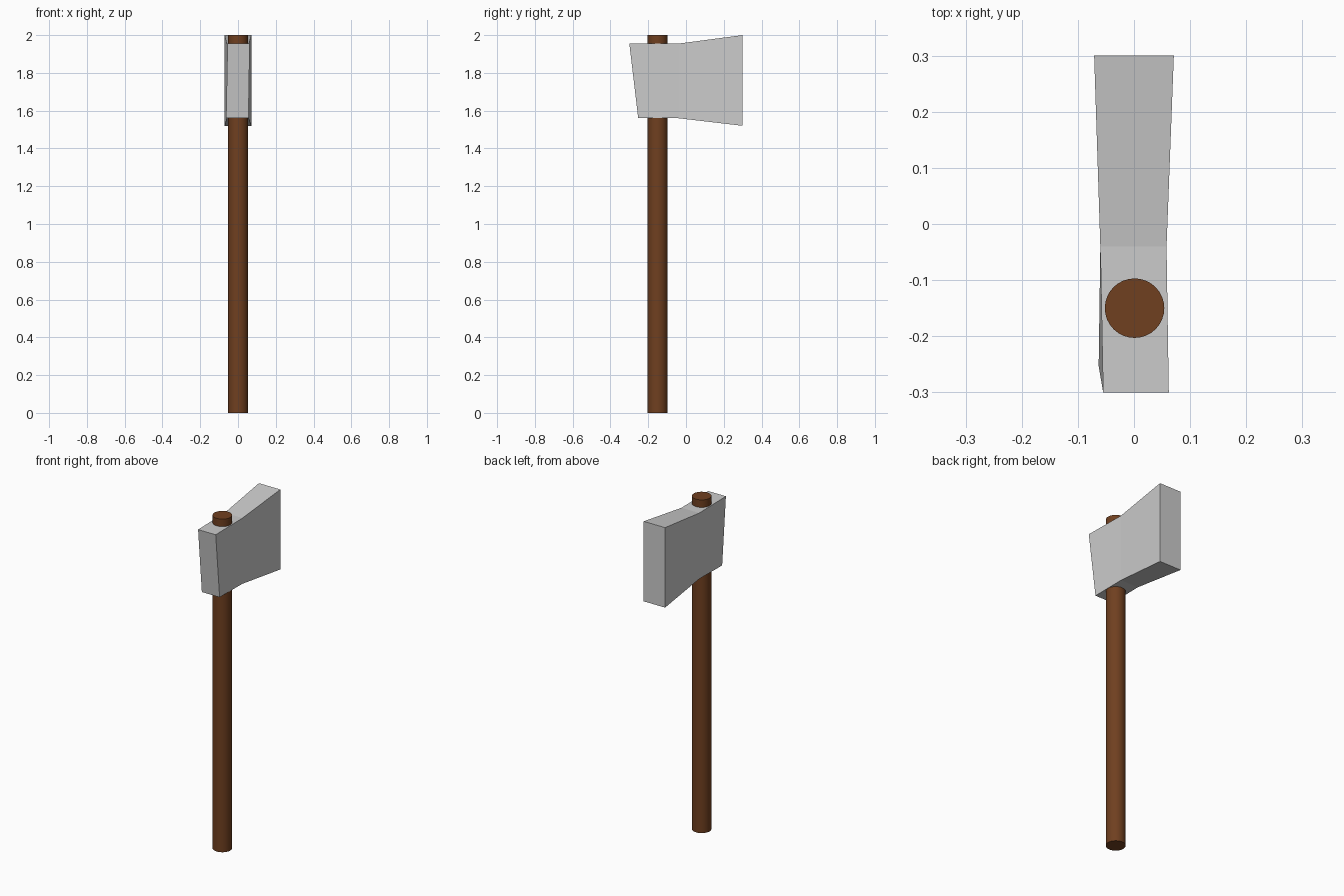
import bpy, bmesh

if "Cube" in bpy.data.objects:
    bpy.data.objects.remove(bpy.data.objects["Cube"])


def material(name, color):
    m = bpy.data.materials.new(name)
    m.diffuse_color = color
    m.use_nodes = True
    m.node_tree.nodes["Principled BSDF"].inputs["Base Color"].default_value = m.diffuse_color
    return m


# Wooden handle running through the head
bpy.ops.mesh.primitive_cylinder_add(vertices=32, radius=0.053, depth=2.0,
                                    location=(0.001, -0.15, 1.0))
handle = bpy.context.object
handle.name = "handle"
handle.data.materials.append(material("wood", (0.16, 0.05, 0.014, 1)))
bpy.ops.object.shade_smooth_by_angle()

# Axe head: rings from poll to blade, each as bottom/top (y, z, x left, x right)
sections = [
    ((-0.253, 1.56, -0.063, 0.055), (-0.30, 1.955, -0.055, 0.062)),
    ((-0.04, 1.56, -0.06, 0.057), (-0.04, 1.955, -0.06, 0.058)),
    ((0.30, 1.52, -0.071, 0.071), (0.30, 2.0, -0.071, 0.071)),
]
bm = bmesh.new()
rings = []
for (yb, zb, lb, rb), (yt, zt, lt, rt) in sections:
    corners = [(lb, yb, zb), (rb, yb, zb), (rt, yt, zt), (lt, yt, zt)]
    rings.append([bm.verts.new(c) for c in corners])
for a, b in zip(rings, rings[1:]):
    for i in range(4):
        j = (i + 1) % 4
        bm.faces.new((a[i], a[j], b[j], b[i]))
bm.faces.new(rings[0])
bm.faces.new(rings[-1])
bmesh.ops.recalc_face_normals(bm, faces=bm.faces)
mesh = bpy.data.meshes.new("axe_head")
bm.to_mesh(mesh)
bm.free()
head = bpy.data.objects.new("axe_head", mesh)
bpy.context.collection.objects.link(head)
